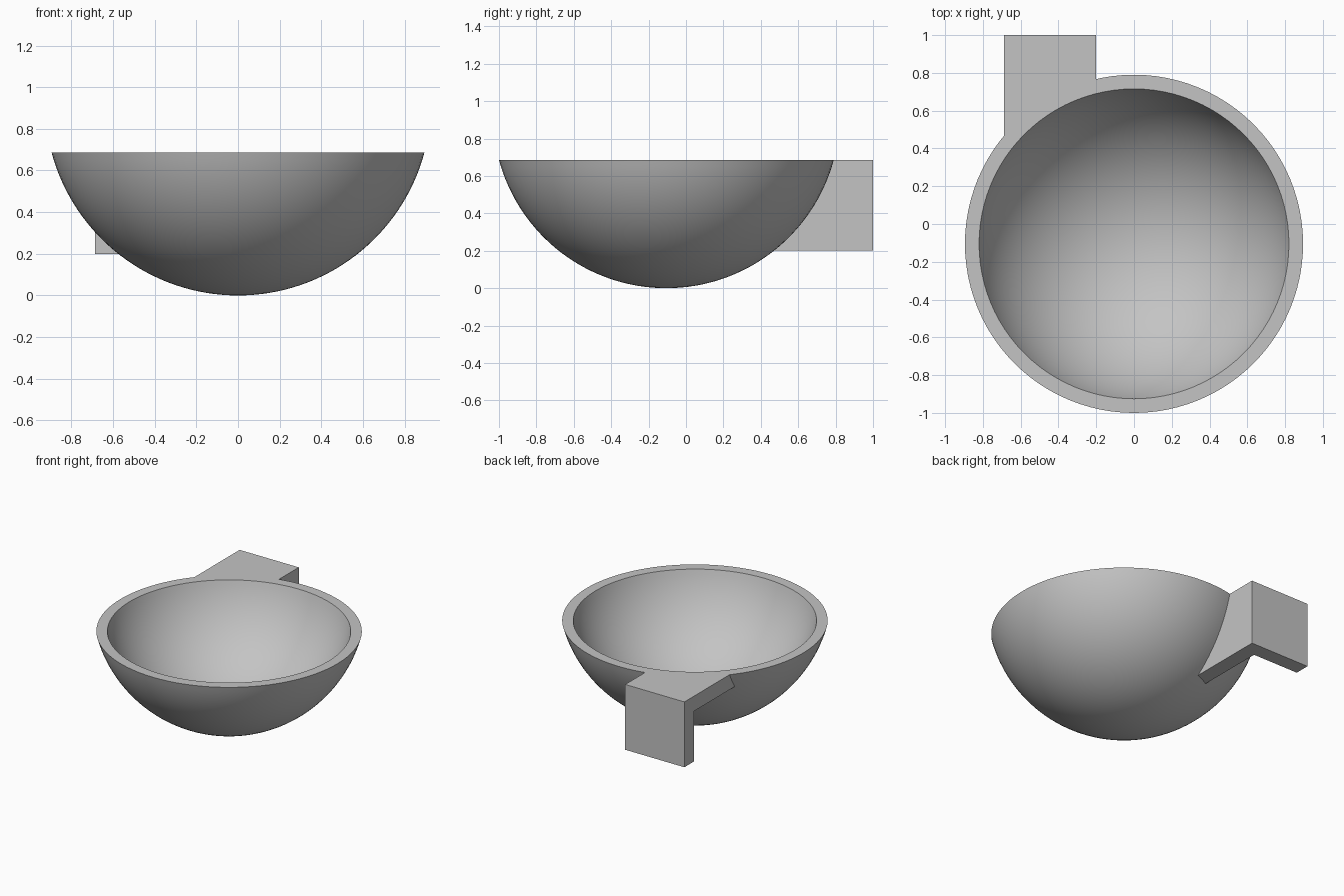
import bpy
import bmesh
import math
from mathutils import Vector

if "Cube" in bpy.data.objects:
    bpy.data.objects.remove(bpy.data.objects["Cube"], do_unlink=True)

HEIGHT = 0.686
CENTRE = Vector((0, -0.105, 0.927))   # centre of the sphere the bowl is cut from
R_OUT, R_IN = 0.927, 0.855
WALL = 0.112                          # handle plate thickness

grey = bpy.data.materials.new("plain grey")
grey.use_nodes = True
grey.diffuse_color = (0.55, 0.55, 0.55, 1)
grey.node_tree.nodes["Principled BSDF"].inputs["Base Color"].default_value = grey.diffuse_color


def make_object(name, bm):
    mesh = bpy.data.meshes.new(name)
    bmesh.ops.recalc_face_normals(bm, faces=bm.faces)
    bm.to_mesh(mesh)
    bm.free()
    mesh.materials.append(grey)
    obj = bpy.data.objects.new(name, mesh)
    bpy.context.collection.objects.link(obj)
    return obj


def box(name, low, high):
    bm = bmesh.new()
    bmesh.ops.create_cube(bm, size=1)
    for v in bm.verts:
        v.co = [lo + (c + 0.5) * (hi - lo) for c, lo, hi in zip(v.co, low, high)]
    return make_object(name, bm)


def activate(obj):
    bpy.ops.object.select_all(action='DESELECT')
    obj.select_set(True)
    bpy.context.view_layer.objects.active = obj


def cut(obj, cutter):
    mod = obj.modifiers.new("cut", 'BOOLEAN')
    mod.operation = 'DIFFERENCE'
    mod.solver = 'EXACT'
    mod.object = cutter
    activate(obj)
    bpy.ops.object.modifier_apply(modifier=mod.name)
    bpy.data.objects.remove(cutter, do_unlink=True)


def arc(radius, steps=32):
    # Profile from the bottom pole up to the rim
    end = math.acos((CENTRE.z - HEIGHT) / radius)
    return [CENTRE + radius * Vector((math.sin(a), 0, -math.cos(a)))
            for a in (end * i / steps for i in range(steps + 1))]


# Bowl: spun outer and inner arcs joined by a flat rim
bm = bmesh.new()
verts = [bm.verts.new(p) for p in arc(R_OUT) + arc(R_IN)[::-1]]
edges = [bm.edges.new(pair) for pair in zip(verts, verts[1:])]
bmesh.ops.spin(bm, geom=verts + edges, cent=CENTRE, axis=(0, 0, 1),
               angle=math.tau, steps=96, use_duplicate=False)
bmesh.ops.remove_doubles(bm, verts=bm.verts, dist=0.0001)
bowl = make_object("bowl", bm)
activate(bowl)
bpy.ops.object.shade_smooth_by_angle(angle=math.radians(30))

# Handle: top, back and one side plate, open below and on the outer side
handle = box("hook_handle", (-0.687, 0.3, 0.2), (-0.2, 1, HEIGHT))
cut(handle, box("hollow", (-1, 0, 0), (-0.2 - WALL, 1 - WALL, HEIGHT - WALL)))

# Trim the handle to the bowl's outer surface
bm = bmesh.new()
bmesh.ops.create_uvsphere(bm, u_segments=96, v_segments=64, radius=R_OUT - 0.003)
bmesh.ops.translate(bm, verts=bm.verts, vec=CENTRE)
cut(handle, make_object("bowl_space", bm))
